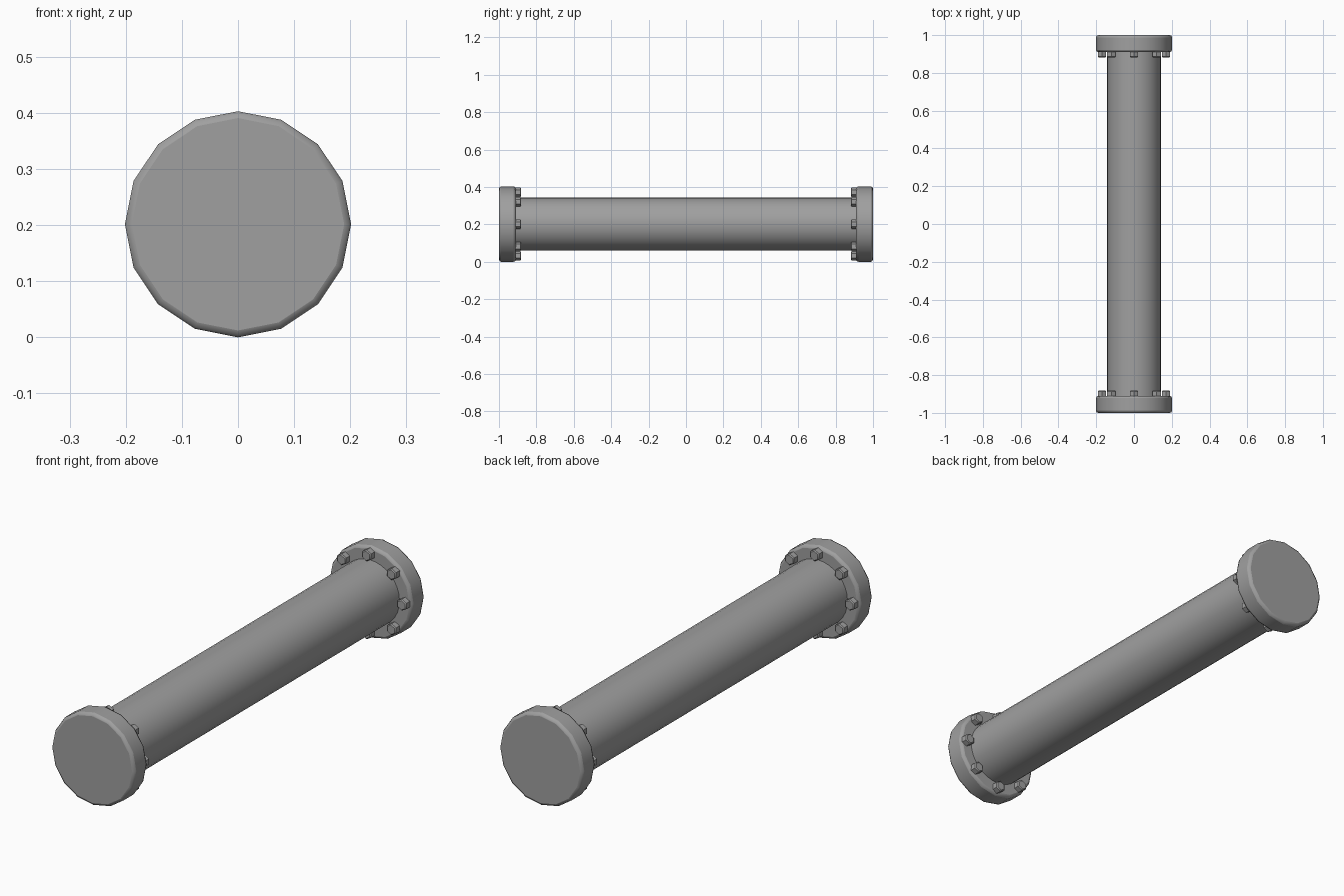
import bpy
import math
from mathutils import Matrix

cube = bpy.data.objects.get("Cube")
if cube:
    bpy.data.objects.remove(cube, do_unlink=True)

RADIUS = 0.2015          # flange radius, also the axis height
PIPE_RADIUS = 0.142
BOLT_CIRCLE = 0.17

steel = bpy.data.materials.new("grey steel")
steel.use_nodes = True
grey = (0.35, 0.35, 0.35, 1)
steel.diffuse_color = grey
steel.node_tree.nodes["Principled BSDF"].inputs["Base Color"].default_value = grey


def rod(name, sides, radius, y0, y1, x=0, z=RADIUS, spin=0, bevel=0, segments=2):
    """Cylinder along y with an optional rounded rim."""
    bpy.ops.mesh.primitive_cylinder_add(vertices=sides, radius=radius, depth=abs(y1 - y0))
    ob = bpy.context.object
    ob.name = name
    ob.data.transform(Matrix.Rotation(math.pi / 2, 4, "X") @ Matrix.Rotation(spin, 4, "Z"))
    ob.location = (x, (y0 + y1) / 2, z)
    ob.data.materials.append(steel)
    bpy.ops.object.shade_smooth_by_angle(angle=math.radians(40))
    if bevel:
        mod = ob.modifiers.new("rim", "BEVEL")
        mod.width = bevel
        mod.segments = segments
        mod.limit_method = "ANGLE"
        mod.angle_limit = math.radians(65)
    return ob


# Long pipe between the two end flanges
rod("pipe", 32, PIPE_RADIUS, -0.95, 0.95)

# Flange with a ring of eight hex bolts at each end
for side, end in ((-1, "front"), (1, "back")):
    rod(end + "_flange", 16, RADIUS, side, side * 0.91, bevel=0.012)
    for i in range(8):
        a = i * math.tau / 8
        rod(f"{end}_bolt_{i + 1}", 6, 0.025, side * 0.92, side * 0.882,
            x=BOLT_CIRCLE * math.cos(a), z=RADIUS + BOLT_CIRCLE * math.sin(a),
            bevel=0.004, segments=1)
